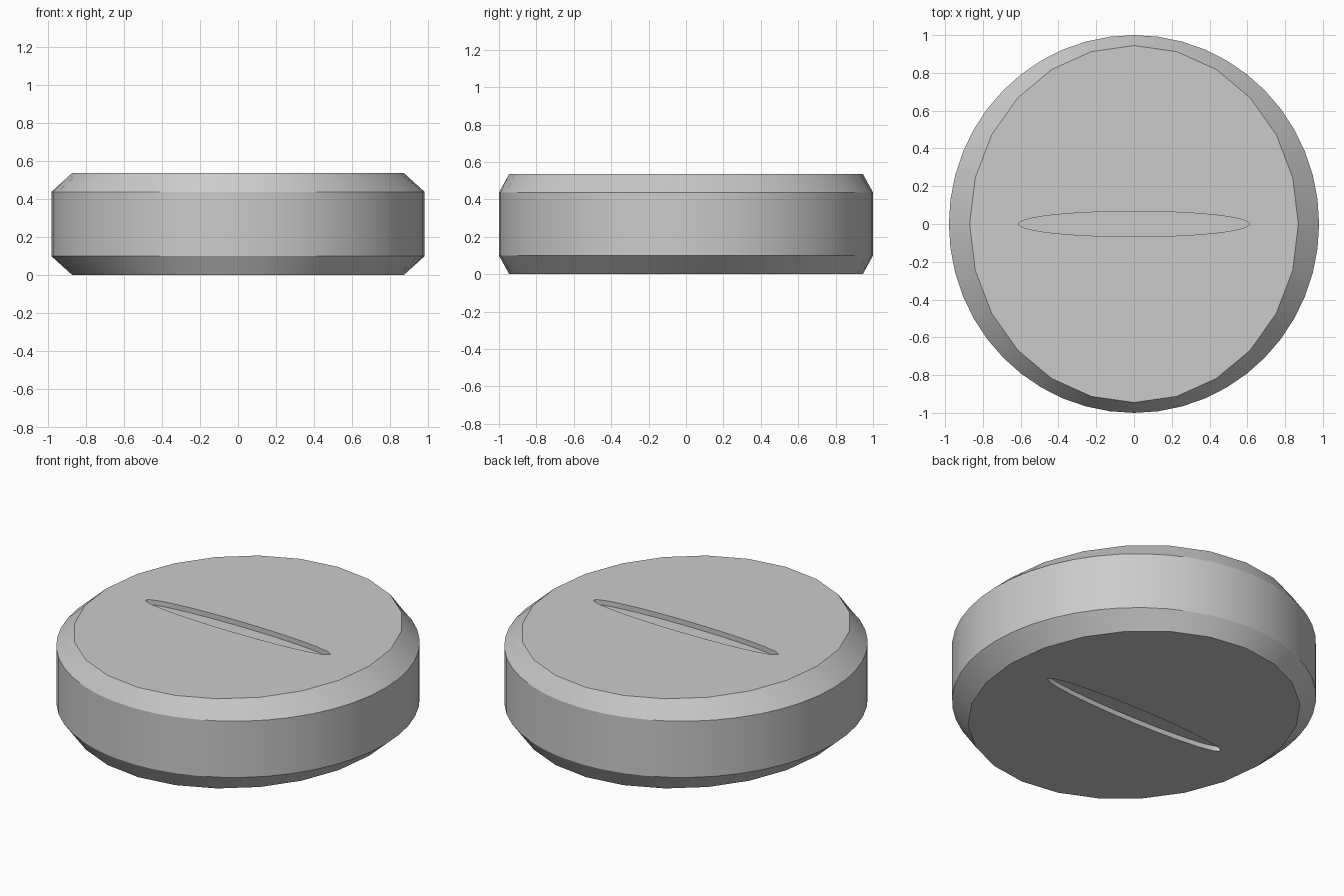
import bpy, bmesh, math

if "Cube" in bpy.data.objects:
    bpy.data.objects.remove(bpy.data.objects["Cube"])

N = 48
H = 0.537       # tablet height
DEPTH = 0.03    # score line depth


def ellipse(rx, ry, z, coarse=False):
    """Ring of N points; coarse puts every second point on the chord of a N/2-gon."""
    pts = [(rx * math.sin(2 * math.pi * i / N), ry * math.cos(2 * math.pi * i / N), z)
           for i in range(N)]
    if coarse:
        for i in range(1, N, 2):
            a, b = pts[i - 1], pts[(i + 1) % N]
            pts[i] = tuple((p + q) / 2 for p, q in zip(a, b))
    return pts


def half(z_of):
    """Rings from score floor out to the rim, for one side of the tablet."""
    return [ellipse(0.61, 0.067, z_of(DEPTH)),
            ellipse(0.61, 0.067, z_of(0)),
            ellipse(0.87, 0.945, z_of(0), coarse=True),
            ellipse(0.98, 1.0, z_of(0.1))]


# Tablet: one closed loft, bottom score line -> rim -> top score line
rings = half(lambda d: d) + half(lambda d: H - d)[::-1]
bm = bmesh.new()
loops = [[bm.verts.new(p) for p in ring] for ring in rings]
for a, b in zip(loops, loops[1:]):
    for i in range(N):
        j = (i + 1) % N
        bm.faces.new((a[i], a[j], b[j], b[i]))
bm.faces.new(loops[0])
bm.faces.new(loops[-1])
bmesh.ops.recalc_face_normals(bm, faces=bm.faces)

mesh = bpy.data.meshes.new("tablet")
bm.to_mesh(mesh)
bm.free()
tablet = bpy.data.objects.new("tablet", mesh)
bpy.context.collection.objects.link(tablet)

# Smooth rim with crisp bevel edges
bpy.context.view_layer.objects.active = tablet
tablet.select_set(True)
bpy.ops.object.shade_smooth_by_angle(angle=math.radians(30))
